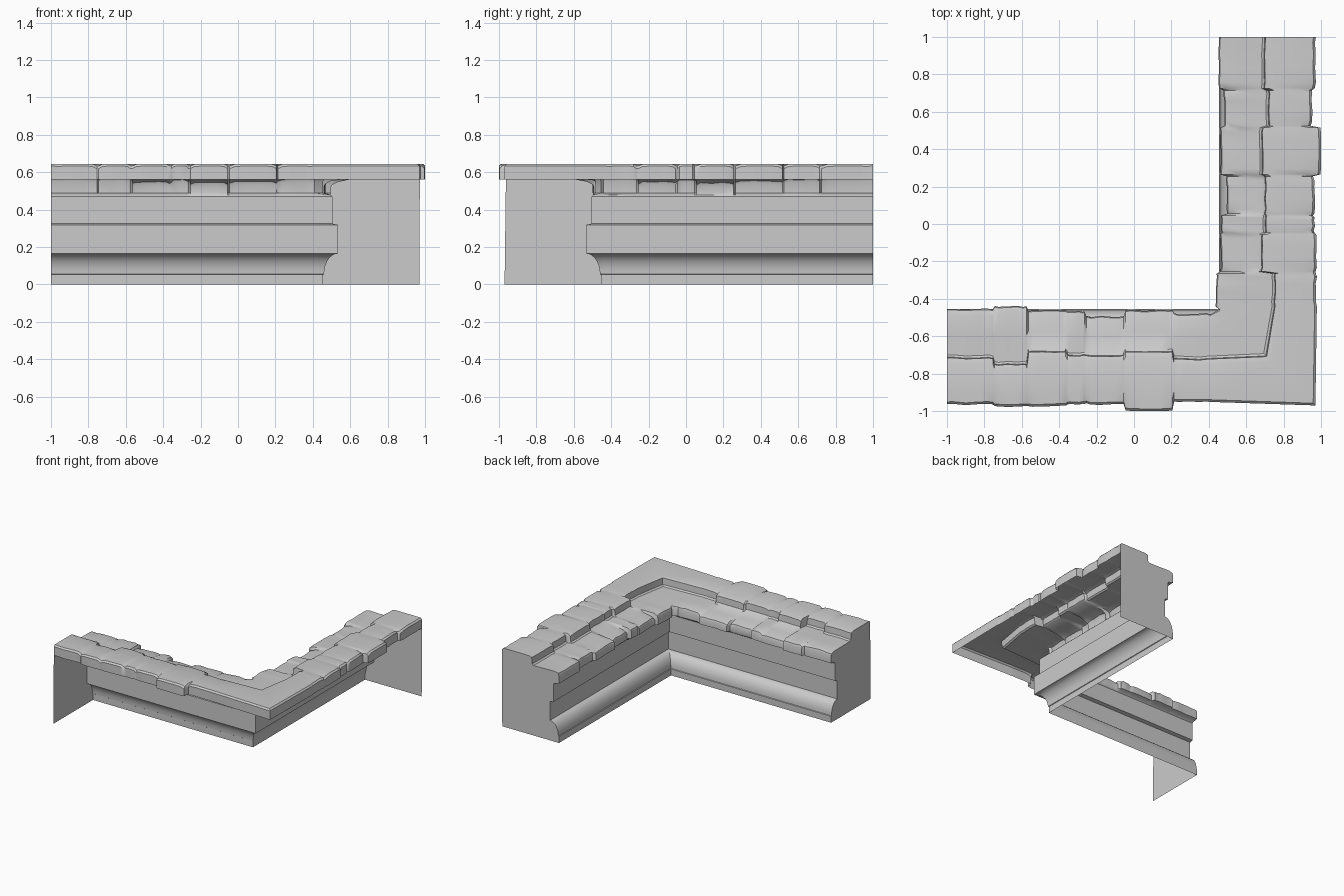
import bpy, bmesh, math, random

random.seed(4)
if "Cube" in bpy.data.objects:
    bpy.data.objects.remove(bpy.data.objects["Cube"], do_unlink=True)

stone = bpy.data.materials.new("grey_stone")
stone.use_nodes = True
stone.diffuse_color = (0.6, 0.6, 0.6, 1)
bsdf = stone.node_tree.nodes["Principled BSDF"]
bsdf.inputs["Base Color"].default_value = (0.6, 0.6, 0.6, 1)
bsdf.inputs["Roughness"].default_value = 0.8

# Stones of the cap course: start, end, outer edge, step line, inner edge, lower shelf height
STONES = [
    (-1.0, -0.75, 0.965, 0.715, 0.455, 0.575),
    (-0.75, -0.57, 0.975, 0.75, 0.44, 0.575),
    (-0.57, -0.36, 0.975, 0.68, 0.463, 0.555),
    (-0.36, -0.26, 0.965, 0.70, 0.468, 0.565),
    (-0.26, -0.05, 0.965, 0.70, 0.495, 0.55),
    (-0.05, 0.21, 1.0, 0.683, 0.463, 0.56),
    (0.21, 0.41, 0.952, 0.72, 0.48, 0.57),
    (0.41, 0.69, 0.97, 0.695, 0.455, 0.575),
]
CORNER = (0.97, 0.705, 0.455, 0.575)
SHIFT = 0.31      # the second wing repeats the stones further along


def section(outer, step, inner, shelf, dip=0.0):
    """Cross-section as (distance from inside, height), outer rim to foot."""
    top = 0.645
    pts = [(outer, 0.56), (outer, top - 0.012 - dip), (outer - 0.012, top - dip * 0.8),
           (outer - 0.06, top), (step + 0.03, top), (step + 0.004, top - 0.008 - dip * 0.5),
           (step, 0.585), (step - 0.012, 0.575), ((step + inner) / 2, (0.575 + shelf) / 2),
           (inner + 0.035, shelf), (inner + 0.006, shelf - 0.008 - dip * 0.5),
           (inner, shelf - 0.025), (inner, 0.488), (0.497, 0.478), (0.505, 0.47),
           (0.505, 0.325), (0.535, 0.318), (0.535, 0.165)]
    # Hollow cove running down to the foot
    for k in range(1, 8):
        a = math.radians(90 * k / 7)
        pts.append((0.46 + 0.075 * (1 - math.sin(a)), 0.055 + 0.11 * math.cos(a)))
    return pts + [(0.455, 0.052), (0.455, 0.0)]


def wing_stations(lo, hi):
    """Positions and sections along one wing, a few per stone."""
    result = []
    for t0, t1, outer, step, inner, shelf in STONES:
        if t1 <= lo or t0 >= hi:
            continue
        a, b = max(t0, lo), min(t1, hi)
        for f, dip in ((0, 0.014), (0.12, 0.002), (0.4, 0), (0.7, 0), (0.9, 0.002), (1, 0.014)):
            t = a + 0.005 + (b - a - 0.01) * f
            if f == 0 and a == lo:
                t = a
            if f == 1 and b == hi:
                t = b
            if t in (lo, hi):
                dip = 0
            j = [random.uniform(-0.004, 0.004) for _ in range(3)]
            out = min(outer + (j[0] if outer < 1 else 0) - dip * 0.3, 1.0)
            result.append((t, section(out, step + j[1], inner + j[2], shelf + j[1], dip)))
    return result


# Sections in order: front wing, mitred corner, side wing
rows = [[(t, -u, z) for u, z in s] for t, s in wing_stations(-1.0, 0.41)]
rows.append([(u, -u, z) for u, z in section(*CORNER)])
rows += [[(u, t + SHIFT, z) for u, z in s] for t, s in wing_stations(-0.75, 0.69)]

bm = bmesh.new()
grid = [[bm.verts.new(p) for p in row] for row in rows]
for r0, r1 in zip(grid, grid[1:]):
    for j in range(len(r0) - 1):
        bm.faces.new((r0[j], r1[j], r1[j + 1], r0[j + 1]))

# Flat sheets closing the two cut ends
bm.faces.new(grid[0] + [bm.verts.new((-1.0, -0.97, 0))])
bm.faces.new([bm.verts.new((0.97, 1.0, 0))] + grid[-1][::-1])

mesh = bpy.data.meshes.new("corner_ledge")
bm.to_mesh(mesh)
bm.free()
mesh.materials.append(stone)
ledge = bpy.data.objects.new("corner_ledge", mesh)
bpy.context.collection.objects.link(ledge)
bpy.ops.object.select_all(action="DESELECT")
ledge.select_set(True)
bpy.context.view_layer.objects.active = ledge
bpy.ops.object.shade_smooth_by_angle(angle=math.radians(35))
